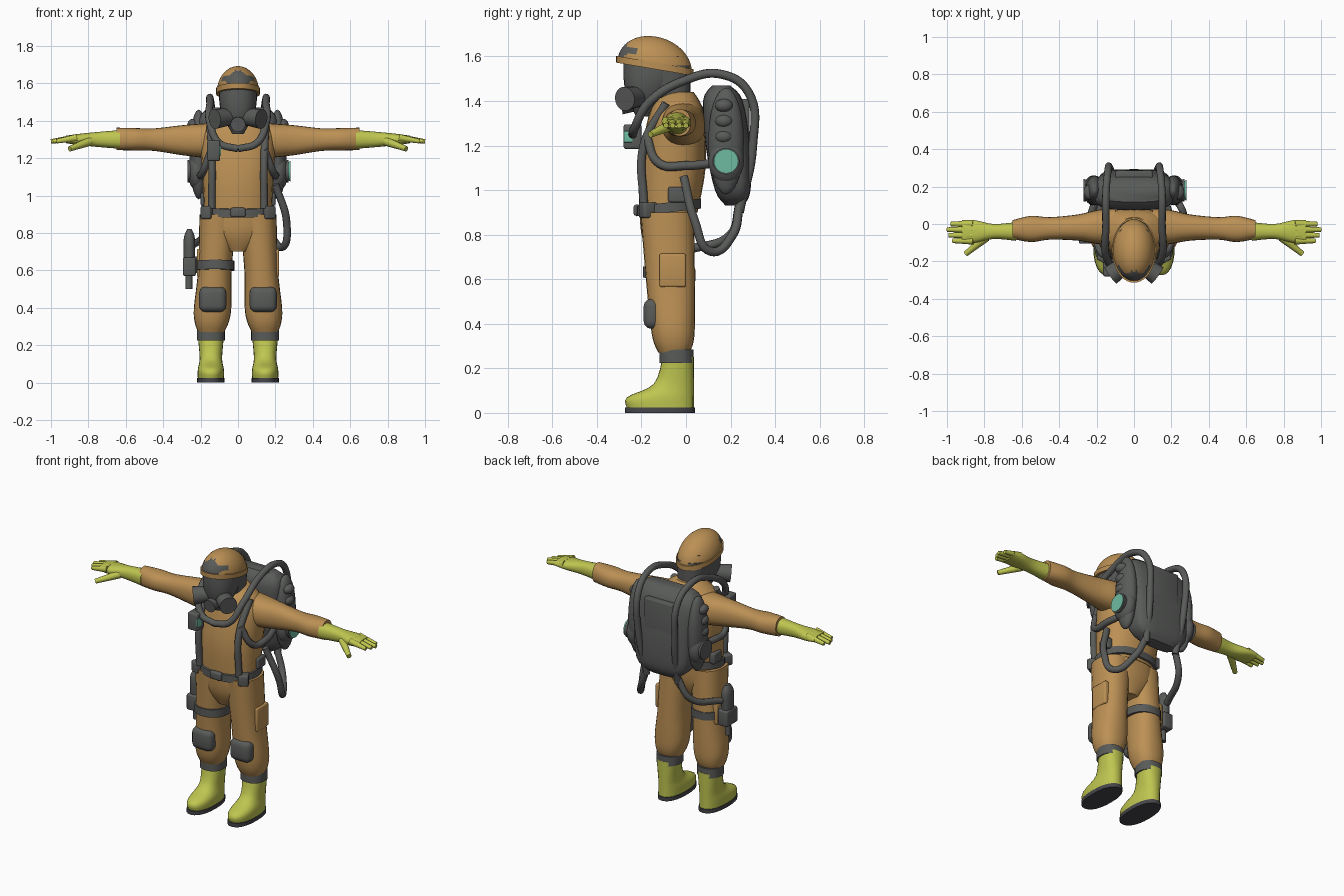
import bpy, bmesh
from math import sin, cos, pi, radians, copysign
from mathutils import Vector, Matrix, Euler

if "Cube" in bpy.data.objects:
    bpy.data.objects.remove(bpy.data.objects["Cube"])


def material(name, red, green, blue):
    made = bpy.data.materials.new(name)
    made.use_nodes = True
    colour = (red, green, blue, 1)
    made.diffuse_color = colour
    made.node_tree.nodes["Principled BSDF"].inputs["Base Color"].default_value = colour
    return made


SUIT = material("ochre suit", .5, .28, .09)
GREY = material("grey rubber", .1, .105, .1)
LIME = material("lime rubber", .52, .56, .08)
TEAL = material("teal glass", .16, .5, .36)
SOLE = material("dark sole", .06, .06, .07)


def finish(obj, materials, mirror):
    for entry in materials:
        obj.data.materials.append(entry)
    bpy.ops.object.select_all(action='DESELECT')
    obj.select_set(True)
    bpy.context.view_layer.objects.active = obj
    bpy.ops.object.shade_smooth_by_angle(angle=radians(45))
    if mirror:
        modifier = obj.modifiers.new("mirror", 'MIRROR')
        modifier.use_mirror_merge = False


def from_bmesh(name, bm, materials, mirror):
    bmesh.ops.recalc_face_normals(bm, faces=bm.faces)
    mesh = bpy.data.meshes.new(name)
    bm.to_mesh(mesh)
    bm.free()
    obj = bpy.data.objects.new(name, mesh)
    bpy.context.collection.objects.link(obj)
    finish(obj, materials, mirror)


def blend(rings, steps):
    """Smooth curve through the rings."""
    rings = [Vector(ring) for ring in rings]
    padded = [rings[0], *rings, rings[-1]]
    result = []
    for a, b, c, d in zip(padded, padded[1:], padded[2:], padded[3:]):
        for step in range(steps):
            t = step / steps
            bend = (a * 2 - b * 5 + c * 4 - d) * t + (b * 3 - a - c * 3 + d) * t * t
            result.append(b + (c - a + bend) * t / 2)
    return result + [rings[-1]]


def loft(name, materials, rings, centre=(0, 0), drift=(0, 0), back=None, axis='z', power=2.3,
         sides=24, steps=4, slope=0, mirror=False, rule=None):
    """Rings are (position, radius, radius); the centre drifts along the axis."""
    bm = bmesh.new()
    loops = []
    for position, wide, deep in blend(rings, steps):
        across = centre[0] + drift[0] * position
        along = centre[1] + drift[1] * position if back is None else back - deep
        loop = []
        for side in range(sides):
            c, s = cos(2 * pi * side / sides), sin(2 * pi * side / sides)
            u = wide * copysign(abs(c) ** (2 / power), c)
            v = deep * copysign(abs(s) ** (2 / power), s)
            if axis == 'z':
                loop.append(bm.verts.new((across + u, along + v, position + slope * v)))
            else:
                loop.append(bm.verts.new((position, across + u, along + v)))
        loops.append(loop)
    for low, high in zip(loops, loops[1:]):
        for i in range(sides):
            j = (i + 1) % sides
            face = bm.faces.new((low[i], low[j], high[j], high[i]))
            if rule:
                face.material_index = rule(face.calc_center_median())
    bm.faces.new(loops[0])
    bm.faces.new(loops[-1])
    from_bmesh(name, bm, materials, mirror)


def band(name, mat, bottom, top, wide, deep, **options):
    loft(name, [mat], [(bottom, wide, deep), (top, wide, deep)], **options)


def tube(name, mat, radius, points, mirror=False, taper=1):
    curve = bpy.data.curves.new(name, 'CURVE')
    curve.dimensions = '3D'
    curve.bevel_depth = radius
    curve.bevel_resolution = 3
    curve.resolution_u = 8
    curve.use_fill_caps = True
    spline = curve.splines.new('BEZIER')
    spline.bezier_points.add(len(points) - 1)
    for knot, point in zip(spline.bezier_points, points):
        knot.co = point
        knot.handle_left_type = knot.handle_right_type = 'AUTO'
    spline.bezier_points[-1].radius = taper
    obj = bpy.data.objects.new(name, curve)
    bpy.context.collection.objects.link(obj)
    bpy.ops.object.select_all(action='DESELECT')
    obj.select_set(True)
    bpy.context.view_layer.objects.active = obj
    bpy.ops.object.convert(target='MESH')
    finish(bpy.context.view_layer.objects.active, [mat], mirror)


def box(name, mat, location, size, bevel=.01, turn=0, mirror=False):
    bm = bmesh.new()
    bmesh.ops.create_cube(bm, size=1, matrix=Matrix.Diagonal((*size, 1)))
    bmesh.ops.bevel(bm, geom=bm.edges[:], offset=bevel, segments=3, profile=.5, affect='EDGES')
    bm.transform(Matrix.Translation(location) @ Euler((0, 0, turn)).to_matrix().to_4x4())
    from_bmesh(name, bm, [mat], mirror)


def ball(name, mat, location, size):
    bm = bmesh.new()
    bmesh.ops.create_uvsphere(bm, u_segments=20, v_segments=12, radius=1,
                              matrix=Matrix.Translation(location) @ Matrix.Diagonal((*size, 1)))
    from_bmesh(name, bm, [mat], mirror=True)


def disc(name, mat, start, end, radius, mirror=False):
    start, end = Vector(start), Vector(end)
    length = end - start
    turn = length.to_track_quat('Z', 'Y').to_matrix().to_4x4()
    bm = bmesh.new()
    bmesh.ops.create_cone(bm, cap_ends=True, segments=24, radius1=radius * .85, radius2=radius,
                          depth=length.length, matrix=Matrix.Translation((start + end) / 2) @ turn)
    from_bmesh(name, bm, [mat], mirror)


# Suit: torso, pelvis, legs and arms
loft("torso", [SUIT], [(.9, .18, .13), (1.1, .19, .15), (1.3, .2, .13), (1.38, .16, .11), (1.44, .08, .07)],
     centre=(0, -.15), drift=(0, .08))
loft("pelvis", [SUIT], [(.7, .06, .08), (.8, .17, .12), (.95, .18, .13)], centre=(0, -.08))
loft("leg", [SUIT], [(.9, .1, .12), (.6, .09, .11), (.4, .1, .1), (.32, .09, .09), (.27, .07, .07)],
     centre=(.16, -.04), drift=(-.06, -.05), mirror=True)
loft("arm", [SUIT], [(.1, .1, .1), (.2, .09, .09), (.3, .07, .08), (.45, .06, .06), (.55, .07, .06),
                     (.65, .05, .06)], centre=(-.01, 1.29), drift=(-.03, .02), axis='x', mirror=True)
box("thigh_pocket", SUIT, location=(.2, -.06, .64), size=(.04, .12, .15), mirror=True)

# Gloves
loft("glove", [LIME], [(.63, .05, .05), (.75, .04, .04), (.85, .06, .03), (.92, .06, .02)],
     centre=(-.04, 1.3), axis='x', mirror=True)
for finger, tip in enumerate((.97, .99, 1, .98)):
    y = -.09 + finger * .03
    tube(f"finger_{finger + 1}", LIME, .02, [(.86, y, 1.31), (tip, y, 1.29)], mirror=True, taper=.6)
tube("thumb", LIME, .024, [(.79, -.07, 1.29), (.9, -.16, 1.25)], mirror=True, taper=.6)

# Boots and knee pads
foot = dict(centre=(.145, 0), mirror=True)
loft("boot", [LIME], [(.02, .07, .15), (.07, .07, .15), (.13, .06, .09), (.25, .07, .07)], back=.035, **foot)
band("sole", SOLE, 0, .025, .073, .157, back=.04, **foot)
band("boot_cuff", GREY, .225, .285, .075, .077, back=.034, **foot)
box("knee_pad", GREY, location=(.135, -.15, .445), size=(.145, .08, .135), bevel=.033, mirror=True)

# Head: hood, mask and filters
loft("hood", [GREY], [(1.4, .08, .08), (1.56, .1, .13)], centre=(0, .36), drift=(0, -.3))
loft("mask", [GREY], [(1.33, .03, .03), (1.42, .08, .09), (1.5, .1, .12), (1.6, .1, .14)],
     centre=(0, -.46), drift=(0, .2))
disc("mask_filter", GREY, start=(.05, -.22, 1.42), end=(.125, -.275, 1.41), radius=.054, mirror=True)
disc("mask_valve", GREY, start=(0, -.22, 1.39), end=(0, -.29, 1.38), radius=.04)


def badge(point):
    """Peaked front emblem with a short band to each side."""
    emblem = abs(point.x) < .055 - max(0, point.z - 1.63) and 1.6 < point.z < 1.67
    stripe = point.y < -.22 and 1.61 < point.z < 1.64
    return int(point.y < -.14 and (emblem or stripe))


# Helmet: dome and rim, both rising towards the front
angles = [radians(4.5 * step) for step in range(20)]
loft("helmet", [SUIT, GREY], [(1.556 + .134 * sin(a), .112 * cos(a), .166 * cos(a)) for a in angles],
     centre=(0, -.14), power=2, sides=56, steps=1, slope=-.14, rule=badge)
band("helmet_rim", SUIT, 1.543, 1.573, .117, .174, centre=(0, -.14), power=2, sides=40, slope=-.17)

# Harness and belt
band("belt", GREY, .9, .945, .193, .145, centre=(0, -.077), slope=.12)
box("buckle", GREY, location=(0, -.22, .91), size=(.08, .03, .05))
box("belt_pouch", GREY, location=(.18, -.04, .98), size=(.04, .08, .07), mirror=True)
box("hip_pouch", GREY, location=(.16, -.17, .91), size=(.06, .07, .07), turn=.5, mirror=True)
tube("chest_strap", GREY, .02, [(.14, -.19, .93), (.14, -.19, 1.2), (.15, -.09, 1.39)], mirror=True)
tube("side_strap", GREY, .02, [(.14, -.18, 1.25), (.19, -.12, 1.12), (.2, 0, 1.11), (.17, .12, 1.12)],
     mirror=True)
box("radio", GREY, location=(-.13, -.24, 1.24), size=(.07, .08, .11))
box("radio_screen", TEAL, location=(-.095, -.26, 1.24), size=(.008, .04, .05), bevel=.002)

# Air pack with side tanks and gauge
loft("air_pack", [GREY], [(.93, .1, .04), (1, .18, .08), (1.2, .2, .1), (1.4, .21, .09), (1.47, .16, .04)],
     centre=(0, .32), drift=(0, -.11), power=3.6, sides=32)
box("back_panel", GREY, location=(0, .26, 1.2), size=(.2, .05, .42))
ball("side_tank", GREY, location=(.21, .18, 1.22), size=(.05, .08, .24))
ball("tank_bulge", GREY, location=(.22, .18, 1.13), size=(.05, .08, .1))
for lump in range(3):
    ball(f"tank_lump_{lump + 1}", GREY, location=(.24, .17, 1.24 + lump * .07), size=(.03, .04, .03))
disc("gauge_housing", GREY, start=(.2, .18, 1.13), end=(.27, .18, 1.13), radius=.06, mirror=True)
disc("gauge_glass", TEAL, start=(.265, .18, 1.13), end=(.28, .18, 1.13), radius=.055)

# Hoses
tube("shoulder_hose", GREY, .02, [(0, -.24, 1.25), (.1, -.23, 1.28), (.15, -.17, 1.39), (.15, 0, 1.495),
                                  (.15, .16, 1.52), (.14, .28, 1.44), (.13, .3, 1.2), (.11, .24, .9)], mirror=True)
tube("left_loop_hose", GREY, .02, [(.11, .24, .93), (.17, .21, .8), (.24, .11, .725), (.26, .04, .86),
                                   (.2, -.01, 1.06)])
tube("right_loop_hose", GREY, .02, [(-.11, .24, .93), (-.17, .2, .8), (-.25, 0, .73)])

# Thigh holster on the right leg
band("thigh_strap", GREY, .6, .65, .102, .118, centre=(-.12, -.075), slope=-.06)
box("holster", GREY, location=(-.26, -.05, .62), size=(.07, .11, .1))
box("holster_mount", GREY, location=(-.22, -.05, .63), size=(.05, .07, .09))
tube("holster_barrel", GREY, .018, [(-.262, -.05, .5), (-.262, -.05, .6)])
loft("holster_grip", [GREY], [(.65, .03, .04), (.77, .03, .045), (.82, .012, .02)], centre=(-.26, -.05))
